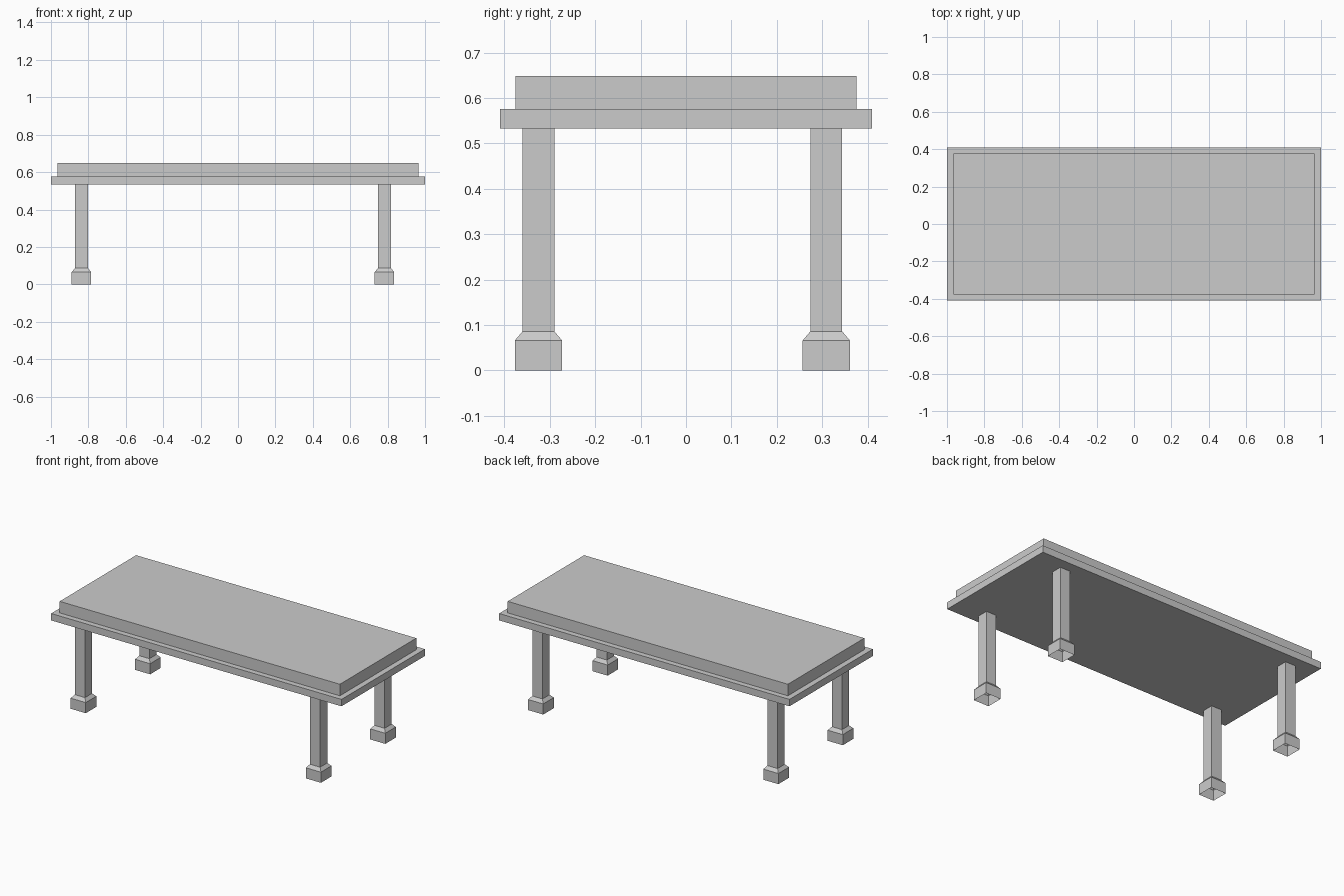
import bpy, bmesh

if "Cube" in bpy.data.objects:
    bpy.data.objects.remove(bpy.data.objects["Cube"])


def box(name, x0, x1, y0, y1, z0, z1):
    bm = bmesh.new()
    bmesh.ops.create_cube(bm, size=1)
    for v in bm.verts:
        v.co = ((x0 + x1) / 2 + v.co.x * (x1 - x0),
                (y0 + y1) / 2 + v.co.y * (y1 - y0),
                (z0 + z1) / 2 + v.co.z * (z1 - z0))
    finish(name, bm)


def finish(name, bm):
    mesh = bpy.data.meshes.new(name)
    bm.to_mesh(mesh)
    bm.free()
    obj = bpy.data.objects.new(name, mesh)
    bpy.context.collection.objects.link(obj)


def square_leg(name, cx, cy, profile):
    # Stack of square rings, open at the bottom and under the tabletop
    bm = bmesh.new()
    rings = [[bm.verts.new((cx + sx * r, cy + sy * r, z))
              for sx, sy in ((-1, -1), (1, -1), (1, 1), (-1, 1))]
             for r, z in profile]
    for low, high in zip(rings, rings[1:]):
        for i in range(4):
            j = (i + 1) % 4
            bm.faces.new((low[i], low[j], high[j], high[i]))
    finish(name, bm)


# Tabletop: wide frame board with a thicker inset slab on it
box("frame_board", -1, 1, -0.41, 0.41, 0.533, 0.576)
box("top_slab", -0.965, 0.965, -0.376, 0.376, 0.576, 0.648)

# Legs: block foot, sloped collar, straight shaft (half width, height)
leg_profile = [(0.052, 0), (0.052, 0.066), (0.035, 0.086), (0.035, 0.533)]
for side, x in (("left", -0.837), ("right", 0.783)):
    for end, y in (("front", -0.325), ("back", 0.309)):
        square_leg(f"{end}_{side}_leg", x, y, leg_profile)
